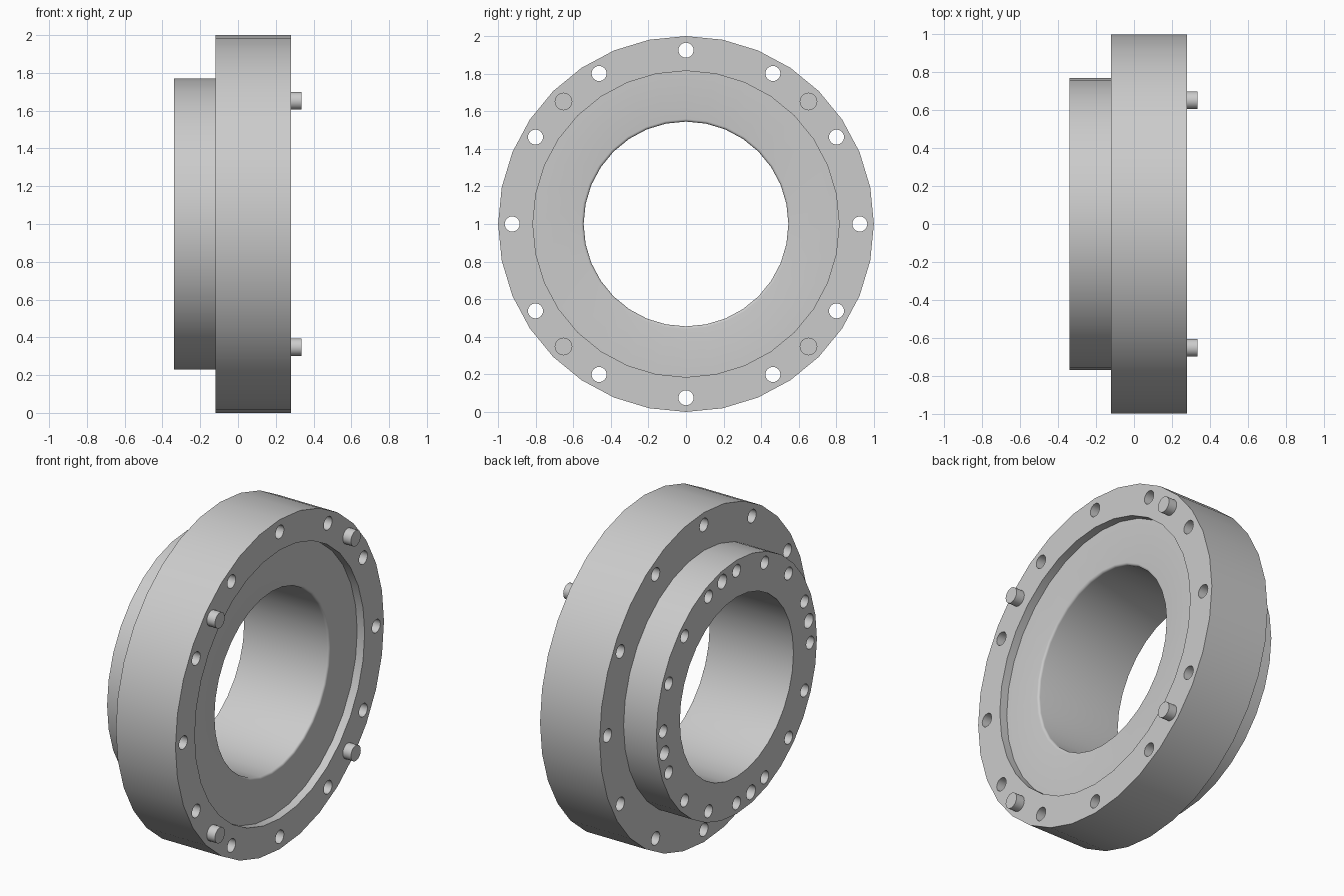
import bpy
import bmesh
from math import sin, cos, pi, radians
from mathutils import Matrix, Vector

cube = bpy.data.objects.get("Cube")
if cube:
    bpy.data.objects.remove(cube, do_unlink=True)

CENTRE_Z = 1.0
grey = bpy.data.materials.new("machined grey")
grey.use_nodes = True
colour = (0.6, 0.6, 0.6, 1)
grey.diffuse_color = colour
grey.node_tree.nodes["Principled BSDF"].inputs["Base Color"].default_value = colour


def finish(bm, name):
    """Turn a bmesh into a named grey object."""
    bmesh.ops.recalc_face_normals(bm, faces=bm.faces)
    mesh = bpy.data.meshes.new(name)
    bm.to_mesh(mesh)
    bm.free()
    mesh.materials.append(grey)
    obj = bpy.data.objects.new(name, mesh)
    bpy.context.collection.objects.link(obj)
    return obj


def select(obj):
    bpy.ops.object.select_all(action="DESELECT")
    obj.select_set(True)
    bpy.context.view_layer.objects.active = obj


def smooth(obj):
    select(obj)
    bpy.ops.object.shade_smooth_by_angle(angle=radians(30))


def lathe(name, profile, sides=32):
    """Revolve a closed (x, radius) profile about the x axis."""
    bm = bmesh.new()
    rings = []
    for i in range(sides):
        a = 2 * pi * i / sides
        rings.append([bm.verts.new((x, r * sin(a), CENTRE_Z + r * cos(a)))
                      for x, r in profile])
    n = len(profile)
    for i in range(sides):
        here, there = rings[i], rings[(i + 1) % sides]
        for j in range(n):
            k = (j + 1) % n
            bm.faces.new((here[j], here[k], there[k], there[j]))
    return finish(bm, name)


def add_rod(bm, x0, x1, ring_radius, degrees, radius):
    """Cylinder along x, placed on a circle; angle runs from +z to +y."""
    a = radians(degrees)
    place = Vector(((x0 + x1) / 2, ring_radius * sin(a), CENTRE_Z + ring_radius * cos(a)))
    bmesh.ops.create_cone(bm, cap_ends=True, segments=24, radius1=radius, radius2=radius,
                          depth=x1 - x0,
                          matrix=Matrix.Translation(place) @ Matrix.Rotation(pi / 2, 4, "Y"))


# Main body: hub, flange, shallow recess and bore with a rounded lip
HUB, STEP, FACE, FLOOR = -0.34, -0.12, 0.28, 0.23
BORE, LIP = 0.545, 0.014
lip = [(FLOOR - LIP + LIP * cos(a), BORE + LIP - LIP * sin(a))
       for a in (0, pi / 8, pi / 4, 3 * pi / 8, pi / 2)]
body = lathe("flange_body", [(HUB, BORE), (HUB, 0.77), (STEP, 0.77), (STEP, 1.0),
                             (FACE, 1.0), (FACE, 0.815), (FLOOR, 0.815)] + lip)

# Hole cutters: through holes in the flange, blind holes in the hub
bm = bmesh.new()
for i in range(12):
    add_rod(bm, STEP - 0.05, FACE + 0.05, 0.925, i * 30, 0.04)
for i in range(16):
    add_rod(bm, HUB - 0.05, HUB + 0.15, 0.705, i * 22.5, 0.038)
for i in range(4):
    add_rod(bm, HUB - 0.05, HUB + 0.15, 0.705, 11.25 + i * 90, 0.043)
cutter = finish(bm, "hole_cutter")
cutter.hide_render = True

select(body)
cut = body.modifiers.new("holes", "BOOLEAN")
cut.operation = "DIFFERENCE"
cut.solver = "EXACT"
cut.object = cutter
bpy.ops.object.modifier_apply(modifier=cut.name)
bpy.data.objects.remove(cutter, do_unlink=True)
smooth(body)

# Locating pins on the flange face
for i, name in enumerate(("back_upper", "back_lower", "front_lower", "front_upper")):
    bm = bmesh.new()
    add_rod(bm, FACE - 0.03, 0.335, 0.922, 45 + i * 90, 0.047)
    smooth(finish(bm, name + "_locating_pin"))
